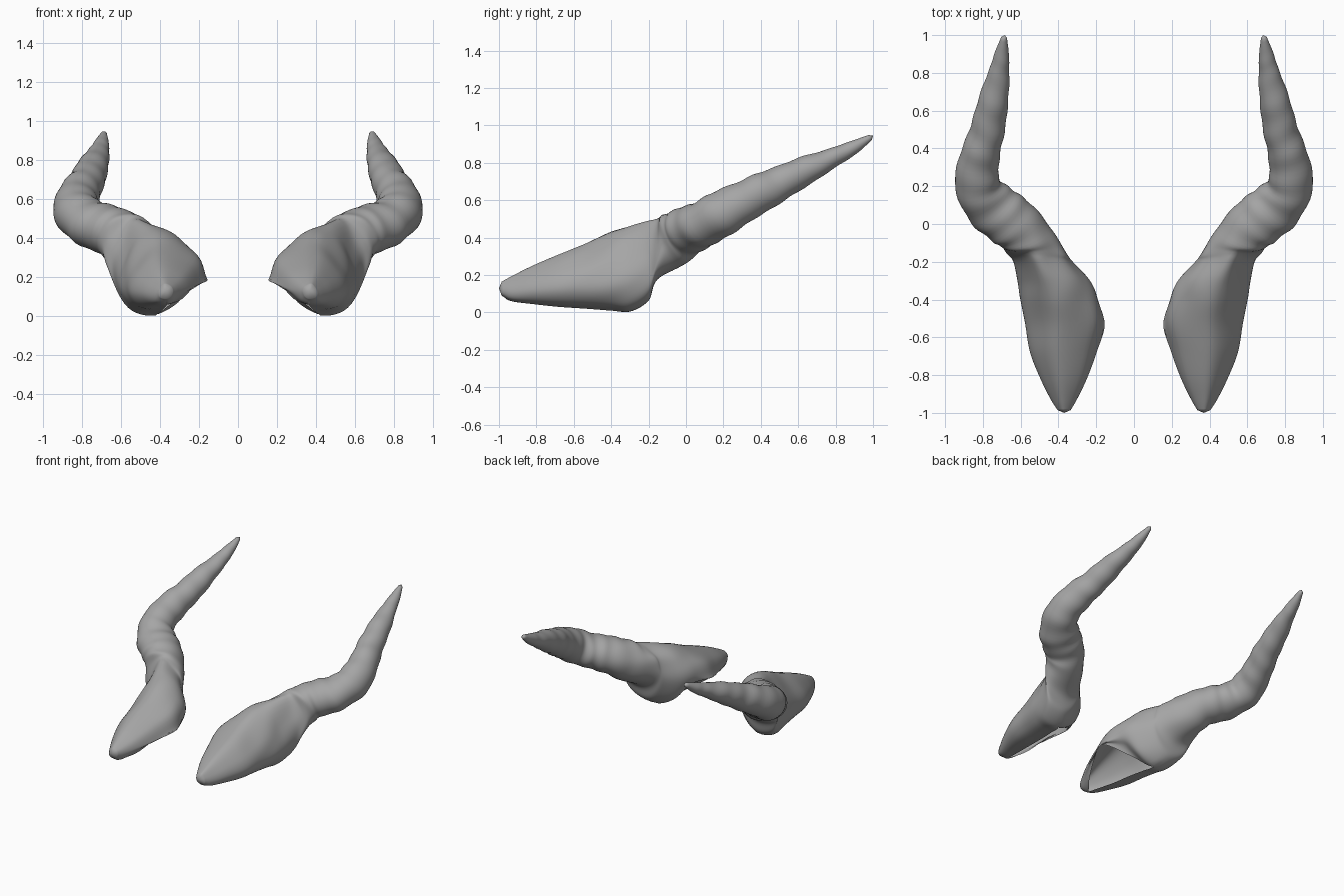
import bpy, bmesh, math
from mathutils import Vector

if "Cube" in bpy.data.objects:
    bpy.data.objects.remove(bpy.data.objects["Cube"])

SUB_AROUND, SUB_ALONG = 6, 7

# Base slices: y, x min, x max, z min, z max, inner rim x, inner rim z, outer rim x
BASE = [
    (-0.985, 0.335, 0.405, 0.09, 0.165, 0.365, 0.09, 0.365),
    (-0.93, 0.303, 0.44, 0.06, 0.195, 0.365, 0.06, 0.365),
    (-0.82, 0.25, 0.495, 0.045, 0.25, 0.285, 0.09, 0.375),
    (-0.68, 0.20, 0.55, 0.03, 0.31, 0.215, 0.165, 0.39),
    (-0.53, 0.16, 0.577, 0.02, 0.37, 0.163, 0.185, 0.40),
    (-0.40, 0.19, 0.60, 0.01, 0.43, 0.31, 0.09, 0.415),
    (-0.30, 0.235, 0.615, 0.006, 0.465, 0.43, 0.006, 0.43),
    (-0.20, 0.325, 0.64, 0.065, 0.487, 0.47, 0.065, 0.47),
    (-0.155, 0.355, 0.675, 0.175, 0.498, 0.50, 0.175, 0.50),
]
# Slice outline inside its box, from low outer side over the top to the inner side
OUTLINE = [(0.86, 0.08), (1, 0.34), (0.9, 0.68), (0.58, 1), (0.14, 0.82), (0, 0.5)]
ANGLES = [-90, -50, -12, 30, 80, 135, 185, 228, 270]

# Horn rings: centre x, y, z, half width, half height
HORN = [
    (0.575, -0.065, 0.39, 0.14, 0.145),
    (0.655, 0.015, 0.44, 0.142, 0.128),
    (0.755, 0.095, 0.475, 0.138, 0.122),
    (0.83, 0.21, 0.54, 0.12, 0.12),
    (0.815, 0.36, 0.62, 0.104, 0.106),
    (0.775, 0.50, 0.69, 0.09, 0.092),
    (0.745, 0.65, 0.765, 0.08, 0.074),
    (0.715, 0.80, 0.835, 0.055, 0.05),
    (0.70, 0.90, 0.885, 0.038, 0.036),
    (0.688, 0.985, 0.935, 0.016, 0.016),
]


def spline(pts, n, loop=False):
    """Catmull-Rom through pts with n steps per span."""
    first, last = pts[0] * 2 - pts[1], pts[-1] * 2 - pts[-2]
    if loop:
        first, last = pts[-2], pts[1]
    p = [first] + list(pts) + [last]
    out = []
    for i in range(1, len(p) - 2):
        a, b, c, d = p[i - 1:i + 3]
        for k in range(n):
            t = k / n
            out.append((b * 2 + (c - a) * t + (a * 2 - b * 5 + c * 4 - d) * t * t
                        + (b * 3 - a - c * 3 + d) * t ** 3) * 0.5)
    return out + [pts[-1]]


# Base sections, open where the socket is, with a full inner underside behind it
sections, closed = [], []
for y, x0, x1, z0, z1, ix, iz, ox in BASE:
    pts = [Vector((ox, y, z0))]
    pts += [Vector((x0 + u * (x1 - x0), y, z0 + v * (z1 - z0))) for u, v in OUTLINE]
    rim = Vector((ix, y, iz))
    closed.append((pts[0] - rim).length < 1e-5)
    bulge = 0.13 * (x1 - x0) if closed[-1] else 0
    pts += [(pts[-1] + rim) / 2 - Vector((bulge, 0, bulge)) * 0.7, rim]
    sections.append(spline(pts, SUB_AROUND, closed[-1]))

# Horn sections, square to the curved path
path = [Vector((0.54, -0.30, 0.30))] + [Vector(h[:3]) for h in HORN] + [Vector((0.684, 1, 0.945))]
angles = spline([float(a) for a in ANGLES], SUB_AROUND)
for i, h in enumerate(HORN):
    t = (path[i + 2] - path[i]).normalized()
    side = t.cross(Vector((0, 0, 1))).normalized()
    up = side.cross(t)
    sections.append([path[i + 1] + side * h[3] * math.cos(math.radians(a))
                     + up * h[4] * math.sin(math.radians(a)) for a in angles])
    closed.append(True)

# Smooth the skin lengthwise, then add twisting growth ridges
columns = [spline(list(col), SUB_ALONG) for col in zip(*sections)]
rows = [list(r) for r in zip(*columns)]
for j, row in enumerate(rows):
    s = j / SUB_ALONG
    lo, hi = int(s), min(math.ceil(s), len(closed) - 1)
    shut = closed[lo] and closed[hi]
    mid = sum(row, Vector()) / len(row)
    horn = 0.024 * max(0, min(1, (s - 8) / 2)) * min(1, (len(closed) - 1 - s) / 2)
    base = 0.018 * max(0, min(1, (s - 3) / 2, (10 - s) / 2))
    for k, p in enumerate(row):
        a = math.radians(angles[k])
        wave = math.sin(s * 7.1 + a) + 0.6 * math.sin(s * 4.1 - 2 * a)
        groove = math.sin(6 * a - s * 1.8) * math.sin(math.pi * k / (len(row) - 1))
        row[k] = mid + (p - mid) * (1 + horn * wave + base * groove)
    if shut:
        row[-1] = row[0].copy()

# Skin the rows and cap nose and tip
bm = bmesh.new()
grid = [[bm.verts.new(p) for p in row] for row in rows]
for r0, r1 in zip(grid, grid[1:]):
    for k in range(len(r0) - 1):
        bm.faces.new((r0[k], r0[k + 1], r1[k + 1], r1[k]))
for row, end in ((grid[0], (0.37, -1, 0.13)), (grid[-1], (0.684, 1, 0.945))):
    v = bm.verts.new(end)
    for k in range(len(row) - 1):
        bm.faces.new((row[k], row[k + 1], v))
bmesh.ops.remove_doubles(bm, verts=bm.verts, dist=1e-4)
bmesh.ops.recalc_face_normals(bm, faces=bm.faces)
mesh = bpy.data.meshes.new("horn_pair")
bm.to_mesh(mesh)
bm.free()
for f in mesh.polygons:
    f.use_smooth = True

# Dark grey horn colour
grey = bpy.data.materials.new("horn_grey")
grey.diffuse_color = (0.38, 0.38, 0.38, 1)
grey.use_nodes = True
grey.node_tree.nodes["Principled BSDF"].inputs["Base Color"].default_value = grey.diffuse_color
mesh.materials.append(grey)

# Mirror to the other side
horns = bpy.data.objects.new("horn_pair", mesh)
bpy.context.collection.objects.link(horns)
mirror = horns.modifiers.new("mirror", 'MIRROR')
mirror.use_mirror_merge = False
